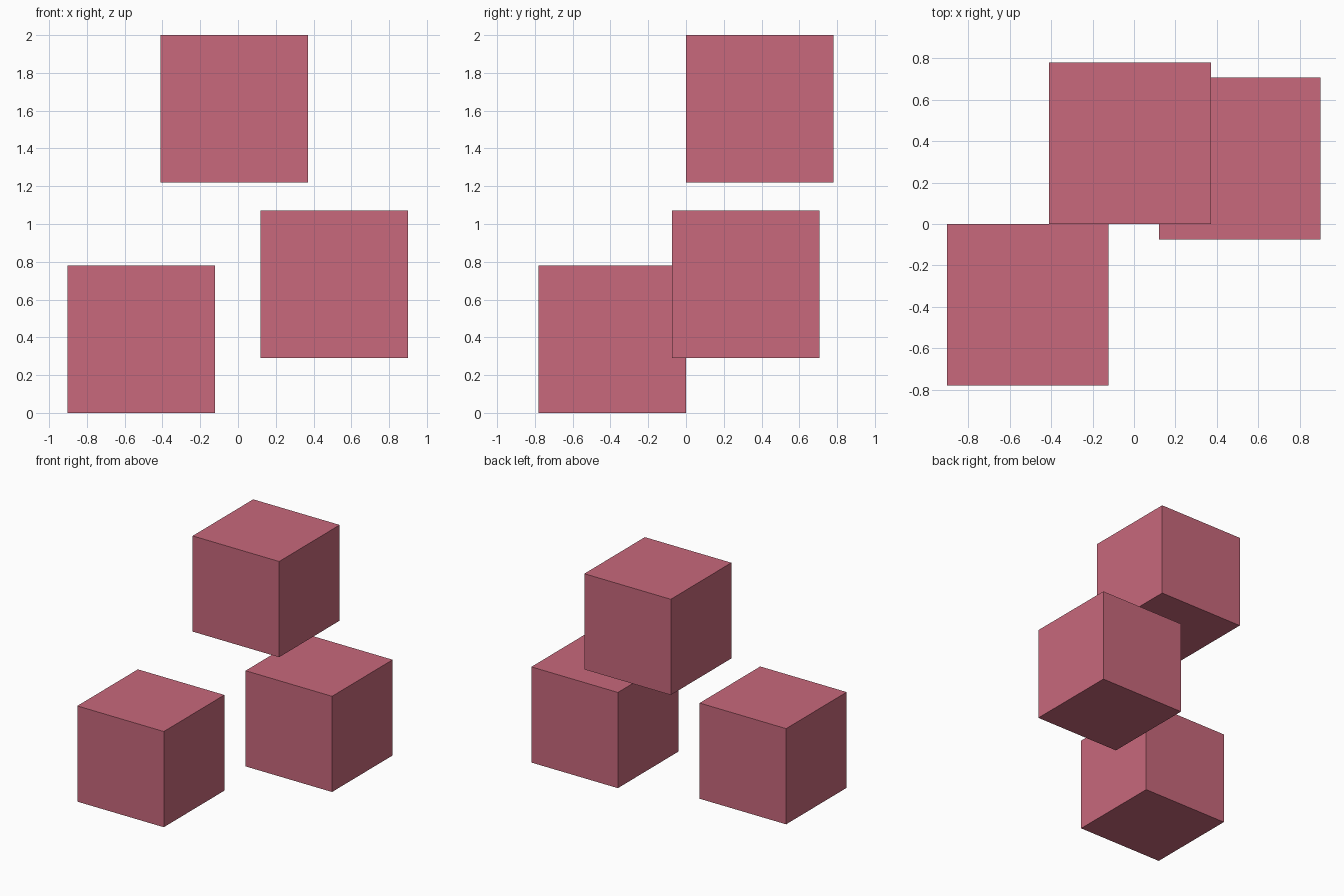
import bpy

if "Cube" in bpy.data.objects:
    bpy.data.objects.remove(bpy.data.objects["Cube"])

SIZE = 0.78

# Shared rose-red material
mat = bpy.data.materials.new("rose")
mat.diffuse_color = (0.58, 0.14, 0.20, 1.0)
mat.use_nodes = True
mat.node_tree.nodes["Principled BSDF"].inputs["Base Color"].default_value = mat.diffuse_color


def add_cube(name, center):
    bpy.ops.mesh.primitive_cube_add(size=SIZE, location=center)
    obj = bpy.context.object
    obj.name = name
    obj.data.materials.append(mat)


# Three separate floating cubes
add_cube("lower_cube", (-0.513, -0.39, 0.39))
add_cube("middle_cube", (0.51, 0.316, 0.681))
add_cube("upper_cube", (-0.019, 0.39, 1.61))
